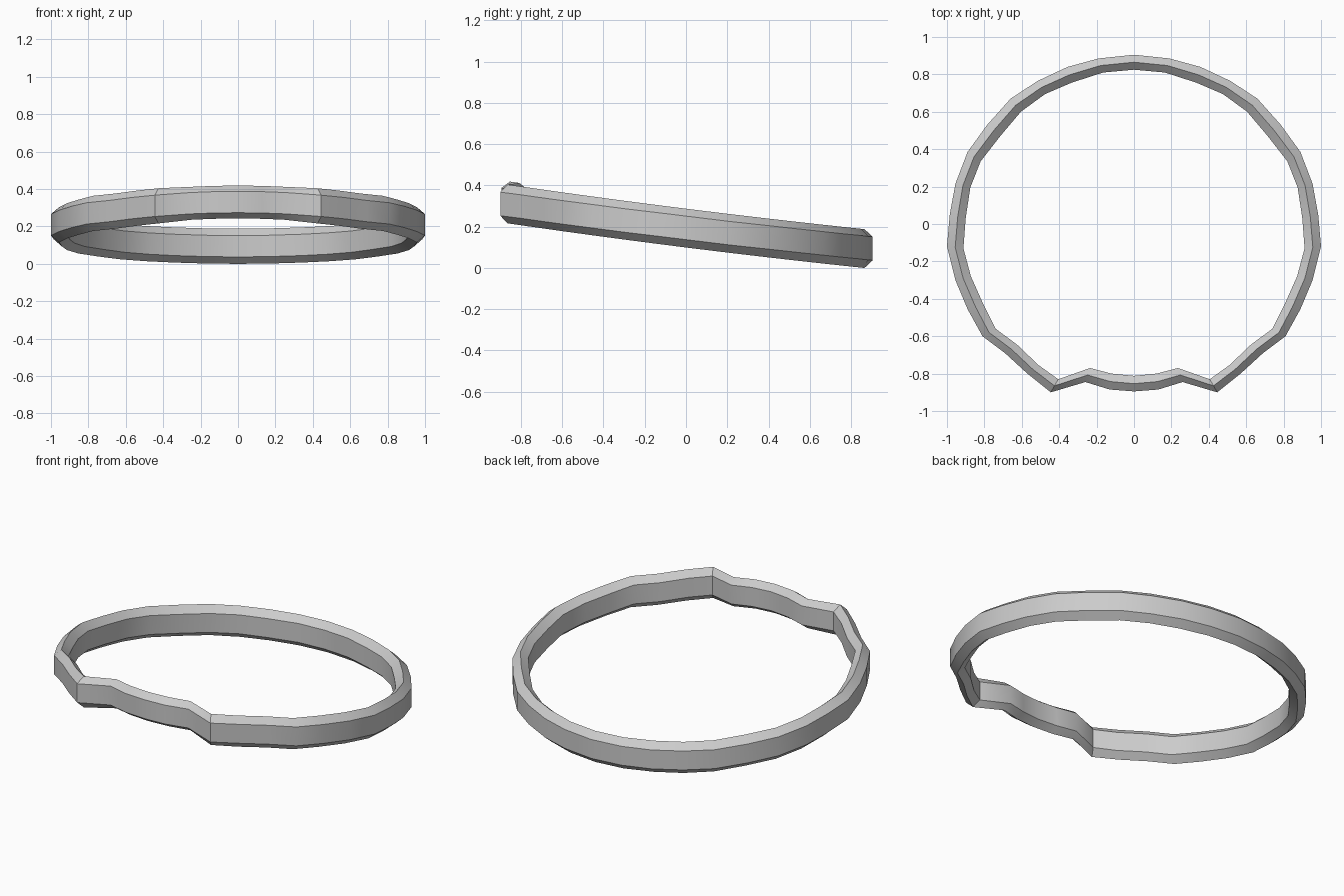
import bpy, bmesh

if "Cube" in bpy.data.objects:
    bpy.data.objects.remove(bpy.data.objects["Cube"])

# Half plan outline, back centre to front centre: outer x, y, inner x, y
half = [
    (0.00, 0.905, 0.00, 0.825), (0.19, 0.885, 0.165, 0.81),
    (0.355, 0.84, 0.335, 0.755), (0.515, 0.765, 0.475, 0.695),
    (0.66, 0.67, 0.605, 0.60), (0.785, 0.53, 0.715, 0.47),
    (0.89, 0.385, 0.82, 0.335), (0.955, 0.215, 0.875, 0.195),
    (0.985, 0.05, 0.90, 0.03), (1.00, -0.12, 0.912, -0.13),
    (0.955, -0.30, 0.872, -0.28), (0.89, -0.455, 0.805, -0.43),
    (0.81, -0.60, 0.74, -0.56), (0.69, -0.69, 0.625, -0.645),
    (0.57, -0.80, 0.51, -0.755), (0.445, -0.90, 0.405, -0.83),
    (0.26, -0.845, 0.235, -0.77), (0.13, -0.885, 0.12, -0.80),
    (0.00, -0.895, 0.00, -0.812)]
ring = half + [(-a, b, -c, d) for a, b, c, d in half[-2:0:-1]]


def section(bm, ox, oy, ix, iy):
    """Hexagonal cross-section: upright outer and inner walls, ridged top and bottom."""
    mx, my = (ox + ix) / 2, (oy + iy) / 2
    z = 0.2 - 0.125 * my + 0.012 * my * my
    wall, ridge = 0.057, 0.094
    if my < -0.75 and abs(mx) < 0.3:      # raised front dip
        z += 0.022
        ridge = 0.088
    return [bm.verts.new(p) for p in (
        (ox, oy, z - wall), (ox, oy, z + wall), (mx, my, z + ridge),
        (ix, iy, z + wall), (ix, iy, z - wall), (mx, my, z - ridge))]


# Tilted band
bm = bmesh.new()
loops = [section(bm, *p) for p in ring]
for i, a in enumerate(loops):
    b = loops[(i + 1) % len(loops)]
    for k in range(6):
        n = (k + 1) % 6
        bm.faces.new((a[k], a[n], b[n], b[k]))
bmesh.ops.recalc_face_normals(bm, faces=bm.faces)
low = min(v.co.z for v in bm.verts)
bmesh.ops.translate(bm, verts=bm.verts, vec=(0, 0, -low))
mesh = bpy.data.meshes.new("tilted_band")
bm.to_mesh(mesh)
bm.free()
band = bpy.data.objects.new("tilted_band", mesh)
bpy.context.collection.objects.link(band)
bpy.context.view_layer.objects.active = band
band.select_set(True)
bpy.ops.object.shade_smooth_by_angle(angle=0.6)
